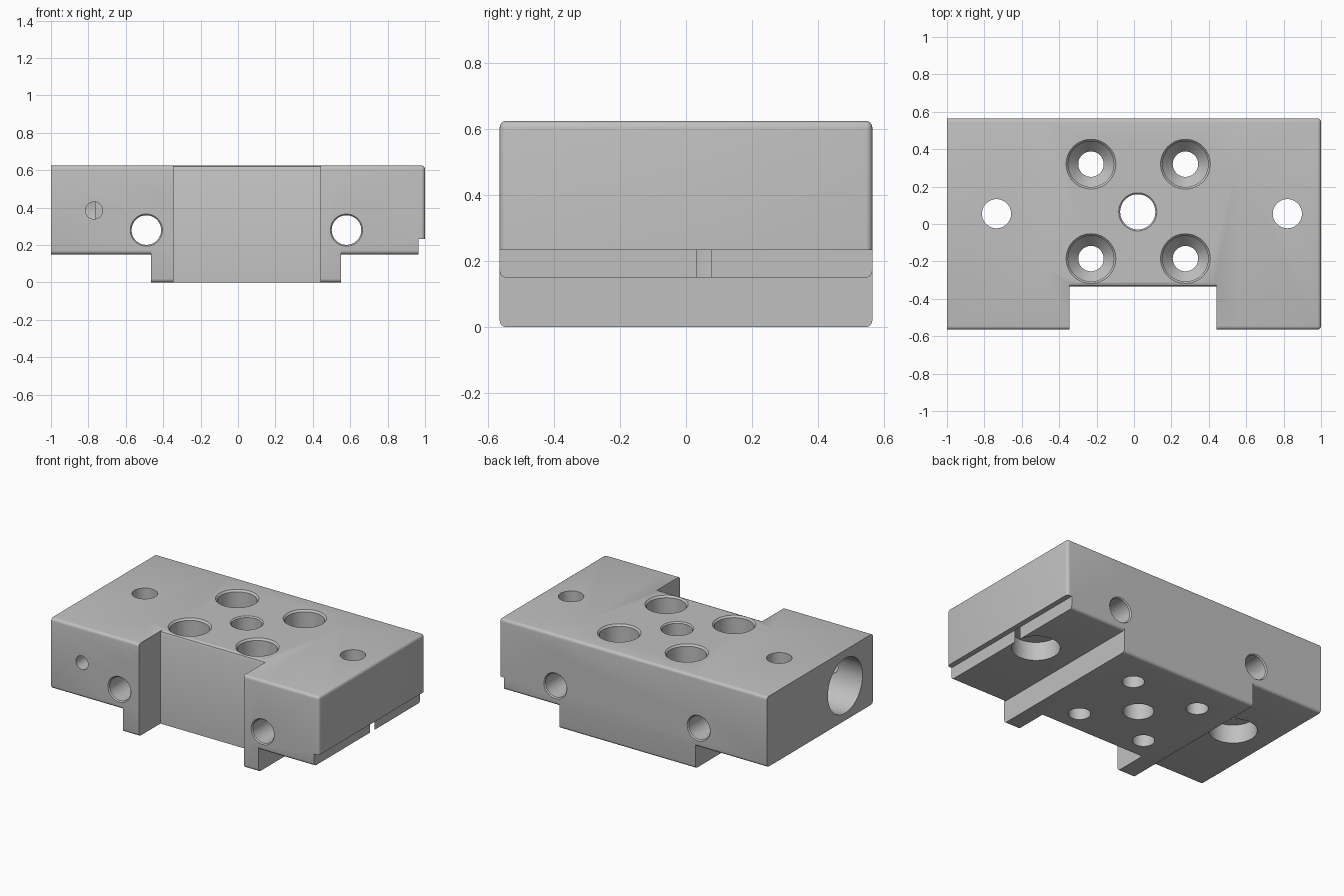
import bpy, bmesh, math
from mathutils import Matrix, Vector

if "Cube" in bpy.data.objects:
    bpy.data.objects.remove(bpy.data.objects["Cube"])

Y, TOP, STEP = 0.565, 0.625, 0.15

steel = bpy.data.materials.new("grey_steel")
steel.use_nodes = True
steel.diffuse_color = (0.53, 0.53, 0.53, 1)
steel.node_tree.nodes["Principled BSDF"].inputs["Base Color"].default_value = (0.53, 0.53, 0.53, 1)


def to_object(bm, name):
    bmesh.ops.recalc_face_normals(bm, faces=bm.faces)
    mesh = bpy.data.meshes.new(name)
    bm.to_mesh(mesh)
    bm.free()
    mesh.materials.append(steel)
    ob = bpy.data.objects.new(name, mesh)
    bpy.context.collection.objects.link(ob)
    return ob


def box(name, x, y, z, rounded=None, radius=0.02):
    """Box from ranges; edges accepted by the rule are rounded."""
    bm = bmesh.new()
    bmesh.ops.create_cube(bm, size=1)
    for v in bm.verts:
        v.co = Vector([r[0] if c < 0 else r[1] for c, r in zip(v.co, (x, y, z))])
    if rounded:
        edges = [e for e in bm.edges if rounded(e.verts[0].co, e.verts[1].co)]
        bmesh.ops.bevel(bm, geom=edges, offset=radius, segments=4, profile=0.5, affect='EDGES')
    return to_object(bm, name)


def turned(name, origin, axis, profile, sides=48):
    """Closed turned solid: profile is (radius, distance along axis)."""
    bm = bmesh.new()
    rings = []
    for r, d in profile:
        rings.append([bm.verts.new((r * math.cos(t * math.tau / sides),
                                    r * math.sin(t * math.tau / sides), d)) for t in range(sides)])
    for a, b in zip(rings, rings[1:]):
        for i in range(sides):
            j = (i + 1) % sides
            bm.faces.new((a[i], a[j], b[j], b[i]))
    bm.faces.new(rings[0])
    bm.faces.new(rings[-1])
    turn = Vector((0, 0, 1)).rotation_difference(Vector(axis)).to_matrix().to_4x4()
    bm.transform(Matrix.Translation(origin) @ turn)
    return to_object(bm, name)


def combine(target, tool, operation='DIFFERENCE'):
    tool.hide_render = True
    mod = target.modifiers.new("cut", 'BOOLEAN')
    mod.operation, mod.solver, mod.object = operation, 'EXACT', tool
    bpy.context.view_layer.objects.active = target
    bpy.ops.object.modifier_apply(modifier=mod.name)
    bpy.data.objects.remove(tool)


def along_x(a, b):
    return abs(a.x - b.x) > 0.1


def slab_edges(a, b):
    right_end = a.x > 0.9 and b.x > 0.9
    return along_x(a, b) or (right_end and (a.z > 0.3 or b.z > 0.3))


# Main slab with the lower boss
block = box("clamp_block", (-1, 1), (-Y, Y), (STEP, TOP), slab_edges)
boss = box("lower_boss", (-0.465, 0.55), (-Y, Y), (0, TOP), along_x)
combine(block, boss, 'UNION')

# Relief under the right end
combine(block, box("end_relief", (0.965, 1.2), (-1, 1), (-0.1, 0.233)))

# Front notch with an eased top edge
bm = bmesh.new()
outline = [(-0.8, -0.1), (-0.335, -0.1), (-0.335, TOP - 0.02), (-0.329, TOP - 0.006),
           (-0.315, TOP), (-0.315, 0.7), (-0.8, 0.7)]
face = bm.faces.new([bm.verts.new((-0.345, y, z)) for y, z in outline])
grown = bmesh.ops.extrude_face_region(bm, geom=[face])
bmesh.ops.translate(bm, vec=(0.785, 0, 0),
                    verts=[g for g in grown["geom"] if isinstance(g, bmesh.types.BMVert)])
combine(block, to_object(bm, "front_notch"))

# Countersunk screw holes
for x in (-0.23, 0.275):
    for y in (-0.185, 0.32):
        combine(block, turned("screw_hole", (x, y, 0), (0, 0, 1),
                              [(0.068, -0.1), (0.068, 0.34), (0.122, 0.4),
                               (0.122, TOP - 0.012), (0.133, TOP), (0.133, 0.7)]))

# Centre hole
combine(block, turned("centre_hole", (0.02, 0.065, 0), (0, 0, 1),
                      [(0.094, -0.1), (0.094, TOP - 0.008), (0.102, TOP), (0.102, 0.7)]))

# End bolt holes, counterbored from below
for x in (-0.735, 0.82):
    combine(block, turned("bolt_hole", (x, 0.055, 0), (0, 0, 1),
                          [(0.147, -0.1), (0.147, 0.275), (0.078, 0.275), (0.078, 0.7)]))

# Long cross holes from front to back
for x in (-0.49, 0.58):
    combine(block, turned("cross_hole", (x, 0, 0.28), (0, 1, 0),
                          [(0.086, -0.7), (0.086, -Y), (0.079, 0.008 - Y),
                           (0.079, Y - 0.008), (0.086, Y), (0.086, 0.7)]))

# Side bore and its set screw hole
combine(block, turned("side_bore", (0, -0.27, 0.385), (1, 0, 0), [(0.185, -1.2), (0.185, -0.765)]))
combine(block, turned("set_screw_hole", (-0.77, 0, 0.385), (0, 1, 0), [(0.046, -0.7), (0.046, -0.27)], 32))

# Smooth bores, crisp edges
bpy.ops.object.select_all(action='DESELECT')
block.select_set(True)
bpy.context.view_layer.objects.active = block
bpy.ops.object.shade_smooth_by_angle(angle=math.radians(30))
